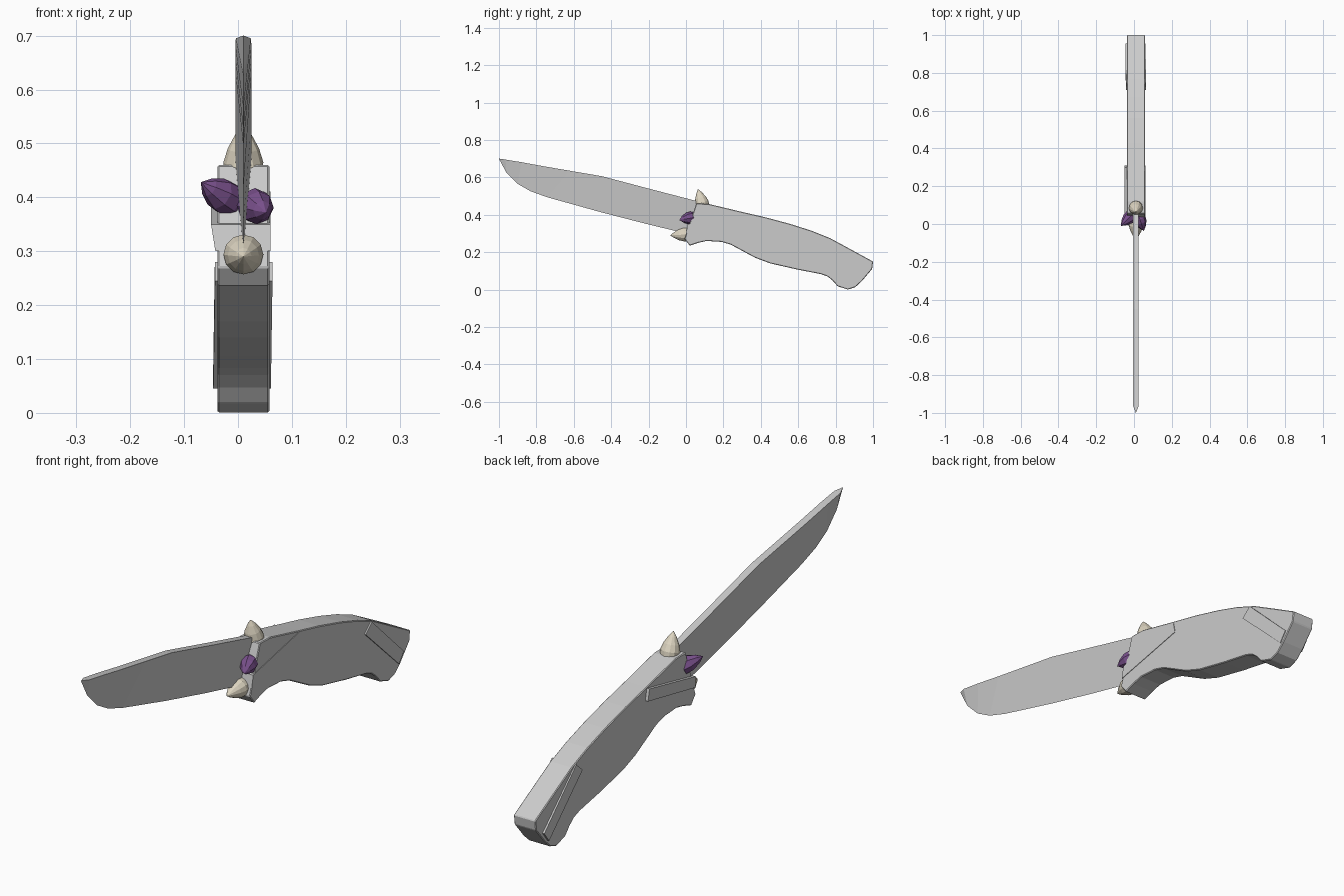
import bpy, bmesh, math
from mathutils import Vector

if "Cube" in bpy.data.objects:
    bpy.data.objects.remove(bpy.data.objects["Cube"])

CX = 0.01  # middle plane of the knife


def material(name, rgb):
    m = bpy.data.materials.new(name)
    m.diffuse_color = (*rgb, 1)
    m.use_nodes = True
    m.node_tree.nodes["Principled BSDF"].inputs["Base Color"].default_value = m.diffuse_color
    return m


def make(name, verts, faces, mat=None):
    me = bpy.data.meshes.new(name)
    me.from_pydata(verts, [], faces)
    bm = bmesh.new()
    bm.from_mesh(me)
    bmesh.ops.remove_doubles(bm, verts=bm.verts, dist=1e-5)
    bmesh.ops.recalc_face_normals(bm, faces=bm.faces)
    bm.to_mesh(me)
    bm.free()
    ob = bpy.data.objects.new(name, me)
    bpy.context.collection.objects.link(ob)
    if mat:
        me.materials.append(mat)
    return ob


def slab(name, outline, x0, x1, bevel=0.0):
    """Side outline (y, z) extruded between x0 and x1."""
    n = len(outline)
    verts = [(x, y, z) for x in (x0, x1) for y, z in outline]
    faces = [tuple(range(n)), tuple(range(2 * n - 1, n - 1, -1))]
    faces += [(i, (i + 1) % n, n + (i + 1) % n, n + i) for i in range(n)]
    ob = make(name, verts, faces)
    if bevel:
        mod = ob.modifiers.new("bevel", 'BEVEL')
        mod.width = bevel
        mod.segments = 1
    return ob


def spike(name, base, tip, profile, mat, sides):
    """Lathe of (fraction along, radius) pairs from base to tip."""
    base, tip = Vector(base), Vector(tip)
    rot = (tip - base).to_track_quat('Z', 'Y')
    length = (tip - base).length
    verts, faces = [], []
    for t, r in profile:
        for i in range(sides):
            a = 2 * math.pi * i / sides
            verts.append(base + rot @ Vector((r * math.cos(a), r * math.sin(a), t * length)))
    verts.append(tip)
    n = len(profile)
    for k in range(n - 1):
        for i in range(sides):
            j = (i + 1) % sides
            faces.append((k * sides + i, k * sides + j, (k + 1) * sides + j, (k + 1) * sides + i))
    faces += [((n - 1) * sides + i, (n - 1) * sides + (i + 1) % sides, n * sides) for i in range(sides)]
    faces.append(tuple(range(sides)))
    return make(name, verts, faces, mat)


bone = material("bone", (0.72, 0.66, 0.53))
purple = material("purple", (0.19, 0.08, 0.26))

# Blade: wedge section, thick along the spine and sharp below
# columns are spine y, spine z, edge y, edge z, half thickness
columns = [(-1.0, 0.70, -0.998, 0.695, 0.0005), (-0.965, 0.695, -0.96, 0.625, 0.014),
           (-0.88, 0.681, -0.90, 0.565, 0.015), (-0.76, 0.659, -0.83, 0.525, 0.015),
           (-0.62, 0.635, -0.74, 0.493, 0.015), (-0.45, 0.606, -0.46, 0.415, 0.015),
           (-0.20, 0.54, -0.22, 0.353, 0.015), (0.10, 0.462, 0.06, 0.285, 0.015)]
verts, faces = [], []
for sy, sz, ey, ez, h in columns:
    verts += [(CX - h, sy, sz), (CX + h, sy, sz), (CX, ey, ez)]
for c in range(len(columns) - 1):
    for i in range(3):
        j = (i + 1) % 3
        faces.append((3 * c + i, 3 * c + j, 3 * c + 3 + j, 3 * c + 3 + i))
e = 3 * (len(columns) - 1)
faces += [(0, 1, 2), (e, e + 1, e + 2)]
make("blade", verts, faces)

# Handle with finger guard and hooked butt
handle = [(0.055, 0.46), (0.12, 0.458), (0.30, 0.415), (0.43, 0.385), (0.56, 0.35), (0.67, 0.315),
          (0.77, 0.275), (0.89, 0.21), (1.0, 0.15), (0.995, 0.11), (0.94, 0.045), (0.905, 0.013),
          (0.865, 0.0), (0.81, 0.018), (0.785, 0.047), (0.757, 0.07), (0.72, 0.083), (0.60, 0.106),
          (0.45, 0.14), (0.37, 0.17), (0.29, 0.213), (0.24, 0.24), (0.19, 0.255), (0.11, 0.26),
          (0.065, 0.25), (0.02, 0.235), (-0.008, 0.27), (0.02, 0.355)]
slab("handle", handle, CX - 0.048, CX + 0.048, 0.003)

# Guard strap and butt strap, slightly proud of the handle sides
guard = slab("guard_strap", [(0.01, 0.35), (0.30, 0.411), (0.31, 0.365), (0.00, 0.30)], -0.050, 0.060)
for v in guard.data.vertices:
    if v.co.x < 0 and v.co.z < 0.33:
        v.co.x += 0.008
butt = slab("butt_strap", [(0.71, 0.245), (0.75, 0.28), (0.955, 0.085), (0.925, 0.045)], -0.046, 0.061)
for v in butt.data.vertices:
    if v.co.y < 0.8:
        v.co.x += 0.003

# Bone spikes on top of and in front of the guard
horn = [(0, 0.035), (0.22, 0.037), (0.5, 0.029), (0.78, 0.015)]
spike("top_spike", (CX, 0.09, 0.445), (CX, 0.064, 0.537), horn, bone, 12)
spike("front_spike", (CX, 0.01, 0.295), (CX, -0.085, 0.29), horn, bone, 12)

# Purple crystals either side of the blade
crystal = [(0, 0.022), (0.25, 0.033), (0.5, 0.031), (0.78, 0.018)]
spike("left_crystal", (0.0, 0.06, 0.385), (-0.069, -0.01, 0.428), crystal, purple, 8)
spike("right_crystal", (0.022, 0.05, 0.389), (0.052, -0.036, 0.372), crystal, purple, 8)
